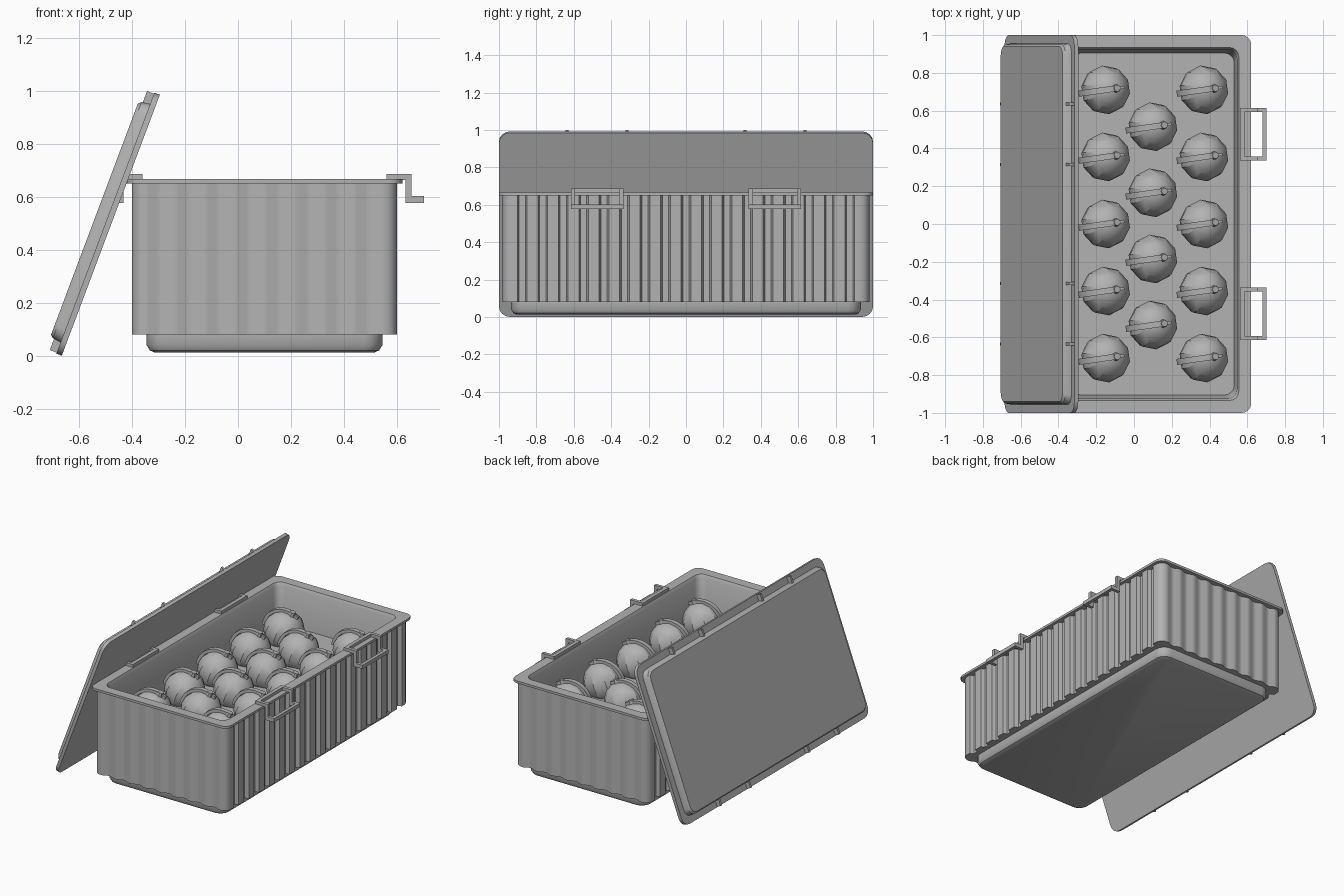
import bpy, bmesh, math
from mathutils import Matrix, Vector

if "Cube" in bpy.data.objects:
    bpy.data.objects.remove(bpy.data.objects["Cube"])

grey = bpy.data.materials.new("plain_grey")
grey.diffuse_color = (0.45, 0.45, 0.45, 1)
grey.use_nodes = True
grey.node_tree.nodes["Principled BSDF"].inputs["Base Color"].default_value = grey.diffuse_color


def finish(bm, name, mat=None, angle=35):
    bmesh.ops.recalc_face_normals(bm, faces=bm.faces)
    me = bpy.data.meshes.new(name)
    bm.to_mesh(me)
    bm.free()
    me.materials.append(grey)
    ob = bpy.data.objects.new(name, me)
    bpy.context.collection.objects.link(ob)
    if mat:
        ob.matrix_world = mat
    bpy.ops.object.select_all(action='DESELECT')
    ob.select_set(True)
    bpy.context.view_layer.objects.active = ob
    bpy.ops.object.shade_smooth_by_angle(angle=math.radians(angle))
    return ob


def add_box(bm, x0, x1, y0, y1, z0, z1):
    m = Matrix.Translation(((x0 + x1) / 2, (y0 + y1) / 2, (z0 + z1) / 2))
    m = m @ Matrix.Diagonal((x1 - x0, y1 - y0, z1 - z0, 1))
    bmesh.ops.create_cube(bm, size=1, matrix=m)


def rounded(x0, x1, y, r, z, n=4):
    """Rounded rectangle loop, counter-clockwise, symmetric in y."""
    pts = []
    for i, (cx, cy) in enumerate([(x1 - r, y - r), (x0 + r, y - r),
                                  (x0 + r, r - y), (x1 - r, r - y)]):
        for k in range(n + 1):
            a = math.pi / 2 * (i + k / n)
            pts.append((cx + r * math.cos(a), cy + r * math.sin(a), z))
    return pts


def loft(bm, loops, cap_start=False, cap_end=False):
    rows = [[bm.verts.new(p) for p in lp] for lp in loops]
    n = len(rows[0])
    for a, b in zip(rows, rows[1:]):
        for i in range(n):
            j = (i + 1) % n
            bm.faces.new((a[i], a[j], b[j], b[i]))
    if cap_start:
        bm.faces.new(rows[0][::-1])
    if cap_end:
        bm.faces.new(rows[-1])


def corrugated(x0, x1, y, r, z):
    """Rounded rectangle whose straight sides carry vertical grooves."""
    base = rounded(x0, x1, y, r, z)
    out = []
    for i in range(4):
        out += base[i * 5:i * 5 + 5]
        p, q = Vector(base[i * 5 + 4]), Vector(base[(i * 5 + 5) % 20])
        t = q - p
        length = t.length
        t.normalize()
        inward = Vector((-t.y, t.x, 0))
        long_side = i % 2 == 1
        n, a, b, d = (17, .24, .15, .025) if long_side else (8, .38, .12, .015)
        for k in range(n):
            for s, dep in ((-a, 0), (-b, d), (b, d), (a, 0)):
                out.append(p + t * (length * (k + .5 + s) / n) + inward * dep)
    return out


# Corrugated outer wall
bm = bmesh.new()
loft(bm, [corrugated(-.40, .60, .98, .05, z) for z in (.08, .652)], cap_start=True)
finish(bm, "box_wall")

# Foot under the box
bm = bmesh.new()
loft(bm, [rounded(-.315, .515, .905, .05, .012),
          rounded(-.333, .533, .923, .06, .02),
          rounded(-.345, .545, .935, .07, .04),
          rounded(-.345, .545, .935, .07, .082)], True, True)
finish(bm, "box_foot")

# Rim and inner tub
bm = bmesh.new()
loft(bm, [rounded(-.35, .55, .93, .04, .65),
          rounded(-.42, .62, 1, .05, .65),
          rounded(-.42, .62, 1, .05, .666),
          rounded(-.355, .555, .935, .05, .666),
          rounded(-.345, .545, .925, .05, .645),
          rounded(-.33, .53, .905, .05, .40)], cap_end=True)
finish(bm, "rim_and_tub")

# Latches: two bent arms joined by crossbars, on both long sides
for side, label in ((1, "right"), (-1, "left")):
    for yc in (-.475, .475):
        bm = bmesh.new()

        def part(x0, x1, y0, y1, z0, z1):
            xs = sorted((.1 + side * (x0 - .1), .1 + side * (x1 - .1)))
            add_box(bm, xs[0], xs[1], yc + y0, yc + y1, z0, z1)
        for y0, y1 in ((-.14, -.118), (.118, .14)):
            part(.56, .655, y0, y1, .664, .686)
            part(.632, .655, y0, y1, .577, .665)
            part(.654, .68, y0, y1, .577, .602)
        part(.68, .702, -.14, .14, .577, .602)
        part(.56, .585, -.118, .118, .664, .686)
        finish(bm, "latch_" + label)

# Leaning lid: local x runs up the lid, local z points outward
lean = math.atan2(.985, .37)
lid_mat = Matrix.Translation((-.665, 0, 0)) @ Matrix.Rotation(-lean, 4, 'Y')
bm = bmesh.new()
loft(bm, [rounded(0, 1.052, 1, .06, 0),
          rounded(0, 1.052, 1, .06, .022),
          rounded(.045, 1.007, .955, .05, .022),
          rounded(.05, 1.002, .95, .05, .055),
          rounded(.06, .992, .94, .05, .066)], True, True)
# Short ribs on the lid flange
for y in (-.635, -.315, .315, .635):
    add_box(bm, .004, .06, y - .008, y + .008, .015, .05)
    add_box(bm, .992, 1.048, y - .008, y + .008, .015, .05)
finish(bm, "lid", lid_mat)

# Faceted ball
bm = bmesh.new()
bmesh.ops.create_uvsphere(bm, u_segments=10, v_segments=8, radius=.13)
ball = finish(bm, "ball", angle=30)

# Curved lever over each ball, with a small knob and ring at the top
bm = bmesh.new()
steps = 9
rows = []
for k in range(steps + 1):
    a = -.15 + 1.95 * k / steps
    rows.append([(-r * math.sin(a), y, r * math.cos(a))
                 for r, y in ((.126, -.016), (.146, -.016), (.146, .016), (.126, .016))])
loft(bm, rows, True, True)
bmesh.ops.create_cone(bm, cap_ends=True, segments=8, radius1=.024, radius2=.018,
                      depth=.03, matrix=Matrix.Translation((.012, 0, .135)))
add_box(bm, .015, .055, -.008, .008, .12, .14)
lever = finish(bm, "lever")

# Staggered layout of balls: two columns of five and a middle column of four
spots = [(x, .71 - .355 * k) for x in (-.15, .37) for k in range(5)]
spots += [(.10, .515 - .35 * k) for k in range(4)]
for i, (x, y) in enumerate(spots):
    m = (Matrix.Translation((x, y, .47)) @ Matrix.Rotation(.14, 4, 'Z')
         @ Matrix.Rotation(.35, 4, 'Y'))
    for src in (ball, lever):
        ob = src
        if i:
            ob = src.copy()
            bpy.context.collection.objects.link(ob)
        ob.matrix_world = m
